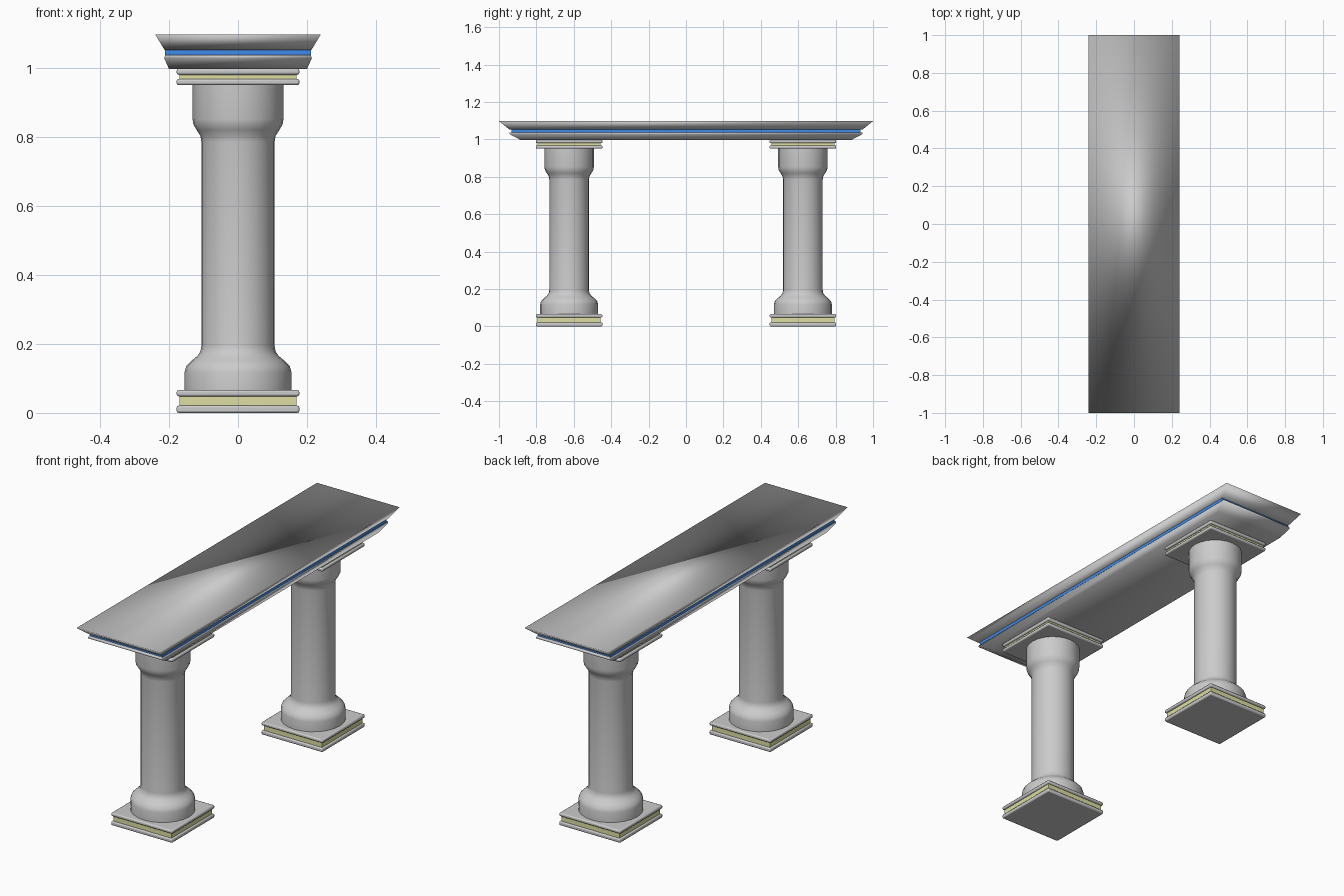
import bpy
import math

if "Cube" in bpy.data.objects:
    bpy.data.objects.remove(bpy.data.objects["Cube"], do_unlink=True)


def material(name, colour):
    m = bpy.data.materials.new(name)
    m.use_nodes = True
    m.diffuse_color = colour
    m.node_tree.nodes["Principled BSDF"].inputs["Base Color"].default_value = colour
    return m


stone = material("pale grey stone", (0.6, 0.6, 0.6, 1))
cream = material("cream yellow", (0.73, 0.73, 0.36, 1))
blue = material("bright blue", (0.05, 0.26, 0.8, 1))


def loft(name, rings, mat, smooth_angle):
    """Join rings of points (equal count, bottom to top) and cap both ends."""
    n = len(rings[0])
    verts = [p for ring in rings for p in ring]
    faces = [list(range(n))[::-1], list(range(len(verts) - n, len(verts)))]
    for k in range(len(rings) - 1):
        for i in range(n):
            j = (i + 1) % n
            faces.append([k * n + i, k * n + j, (k + 1) * n + j, (k + 1) * n + i])
    mesh = bpy.data.meshes.new(name)
    mesh.from_pydata(verts, [], faces)
    mesh.materials.append(mat)
    obj = bpy.data.objects.new(name, mesh)
    bpy.context.collection.objects.link(obj)
    bpy.ops.object.select_all(action="DESELECT")
    obj.select_set(True)
    bpy.context.view_layer.objects.active = obj
    if smooth_angle >= 180:
        bpy.ops.object.shade_smooth()
    else:
        bpy.ops.object.shade_smooth_by_angle(angle=math.radians(smooth_angle))
    return obj


def box_ring(hx, hy, z, y=0):
    return [(-hx, y - hy, z), (hx, y - hy, z), (hx, y + hy, z), (-hx, y + hy, z)]


def round_ring(r, z, y, sides=24):
    turn = 2 * math.pi / sides
    return [(r * math.cos(i * turn), y + r * math.sin(i * turn), z) for i in range(sides)]


def slab(name, half, z0, z1, y, mat, bevel=0.0):
    obj = loft(name, [box_ring(half, half, z0, y), box_ring(half, half, z1, y)], mat, 30)
    if bevel:
        mod = obj.modifiers.new("rounded edges", "BEVEL")
        mod.width = bevel
        mod.segments = 2


# Turned column: (radius, height)
SHAFT = [(0.155, 0.064), (0.155, 0.118), (0.150, 0.136), (0.135, 0.151),
         (0.118, 0.165), (0.109, 0.178), (0.106, 0.195), (0.106, 0.785),
         (0.109, 0.803), (0.120, 0.820), (0.129, 0.835), (0.132, 0.852),
         (0.132, 0.952)]

for side, y in (("front", -0.625), ("back", 0.625)):
    loft(side + "_column", [round_ring(r, z, y) for r, z in SHAFT], stone, 40)
    # Square base and capital, each two slabs around a cream band
    slab(side + "_base_lower_slab", 0.178, 0.0, 0.021, y, stone, 0.006)
    slab(side + "_base_band", 0.169, 0.019, 0.050, y, cream)
    slab(side + "_base_upper_slab", 0.178, 0.048, 0.066, y, stone, 0.006)
    slab(side + "_capital_lower_slab", 0.178, 0.950, 0.968, y, stone, 0.006)
    slab(side + "_capital_band", 0.169, 0.966, 0.982, y, cream)
    slab(side + "_capital_upper_slab", 0.178, 0.980, 0.998, y, stone, 0.006)

# Beam: lower moulding, blue band, flared top
loft("beam_moulding", [box_ring(0.200, 0.885, 0.997), box_ring(0.214, 0.943, 0.029),
                       ][:1] + [box_ring(0.214, 0.943, 1.028), box_ring(0.211, 0.943, 1.038)],
     stone, 180)
loft("beam_band", [box_ring(0.212, 0.932, 1.036), box_ring(0.212, 0.932, 1.053)], blue, 30)
loft("beam_top", [box_ring(0.213, 0.943, 1.052), box_ring(0.240, 1.0, 1.097)], stone, 180)
